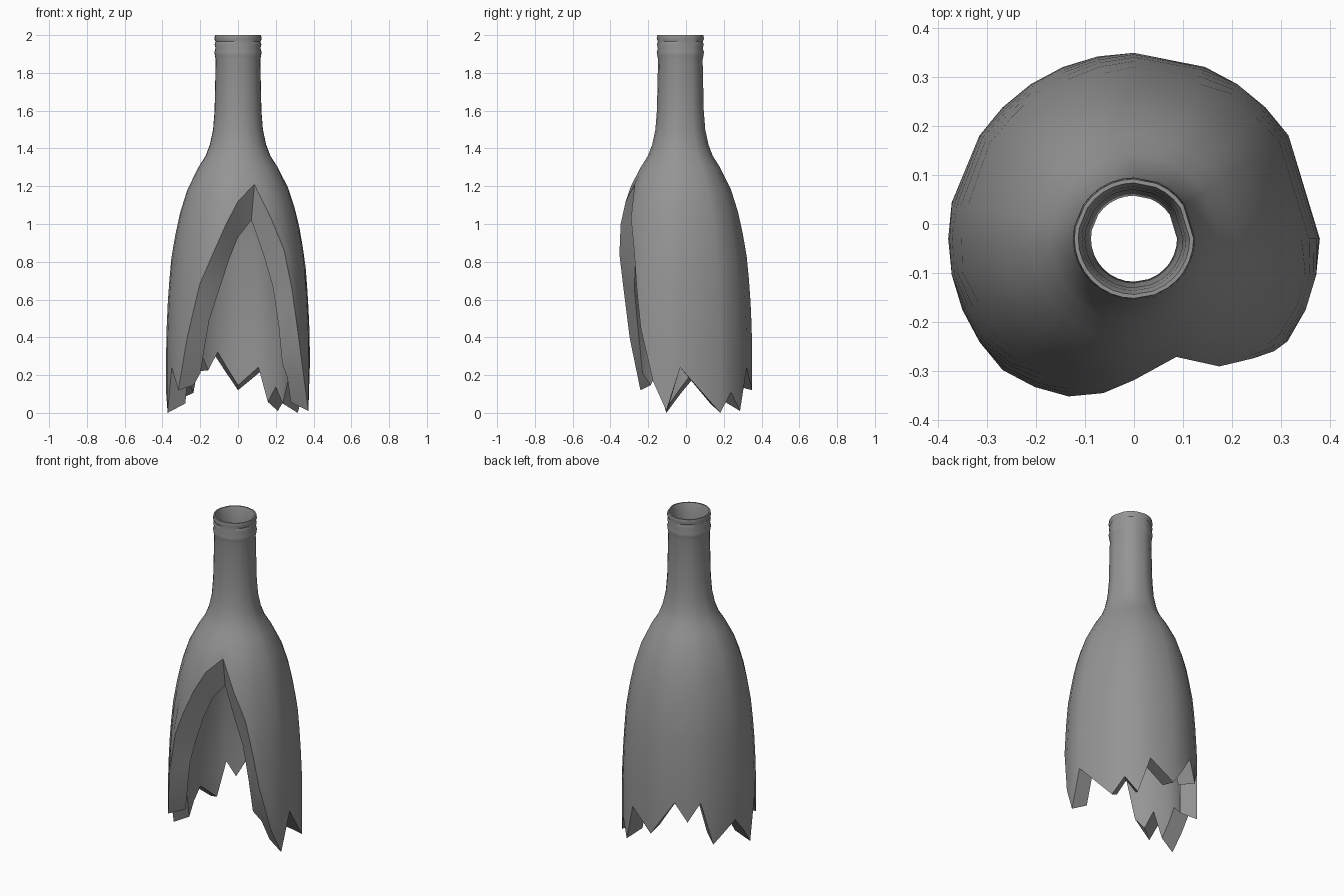
import bpy, bmesh, math

cube = bpy.data.objects.get("Cube")
if cube:
    bpy.data.objects.remove(cube, do_unlink=True)

COLUMNS = 32        # full turn, counted from the front towards +x
AXIS_Y = -0.03      # the bottle axis
SHOULDER = 1.3      # rows above this height are whole rings
ROWS = 10           # rows between the shoulder and the broken edge

# Wall profiles as (height, radius)
OUTER = [(0, .38), (.4, .38), (.6, .371), (.8, .356), (1, .322), (1.1, .296),
         (1.2, .262), (1.3, .21), (1.36, .172), (1.42, .149), (1.5, .132),
         (1.6, .124), (1.87, .118), (1.89, .122), (1.91, .125), (1.93, .119),
         (1.95, .124), (1.965, .119), (1.98, .125), (2, .122)]
INNER = [(0, .285), (.4, .28), (.6, .268), (.85, .24), (1.05, .205),
         (1.2, .16), (1.3, .12), (1.36, .1), (1.45, .088), (1.6, .094),
         (1.9, .1), (1.97, .106), (2, .114)]

# Broken edge as (column, height)
EDGE = [(0, 1.12), (1.75, 1.21), (3, 1.03), (4, .86), (4.55, .65), (5, .45),
        (6, .17), (7, .01), (8, .24), (11, 0), (12, .11), (13, .01),
        (14, .24), (16, .12), (17, .23), (18, .34), (19, .22), (20, .34),
        (21, .07), (23, .19), (24, .1), (25, 0), (26, .24), (27, .12),
        (28, .4), (29, .68), (30, .84), (31, 1)]


def radius(profile, z):
    for (z0, r0), (z1, r1) in zip(profile, profile[1:]):
        if z <= z1:
            return r0 + (r1 - r0) * (z - z0) / (z1 - z0)
    return profile[-1][1]


def inner_break(z):
    """Height of the break on the inside of the wall."""
    return z - .19 if z > .38 else .05 + .8 * z


def wall_column(bm, profile, column, bottom):
    """One upright line of vertices, from the broken edge to the lip."""
    heights = [bottom + (SHOULDER - bottom) * i / ROWS for i in range(ROWS)]
    heights += [z for z, r in profile if z >= SHOULDER]
    a = 2 * math.pi * column / COLUMNS
    line = []
    for z in heights:
        r = radius(profile, z)
        line.append(bm.verts.new((r * math.sin(a), AXIS_Y - r * math.cos(a), z)))
    return line


def join(bm, line_a, line_b, smooth=True):
    for i in range(len(line_a) - 1):
        f = bm.faces.new((line_a[i], line_b[i], line_b[i + 1], line_a[i + 1]))
        f.smooth = smooth


bm = bmesh.new()
outside = [wall_column(bm, OUTER, c, z) for c, z in EDGE]
inside = [wall_column(bm, INNER, c, inner_break(z)) for c, z in EDGE]

for k in range(len(EDGE)):
    n = (k + 1) % len(EDGE)
    # Outer and inner walls
    join(bm, outside[k], outside[n])
    join(bm, inside[k], inside[n])
    # Lip and broken face
    for end in (-1, 0):
        join(bm, [outside[k][end], inside[k][end]],
             [outside[n][end], inside[n][end]], smooth=False)

bmesh.ops.recalc_face_normals(bm, faces=bm.faces)
mesh = bpy.data.meshes.new("broken_bottle")
bm.to_mesh(mesh)
bm.free()

bottle = bpy.data.objects.new("broken_bottle", mesh)
bpy.context.collection.objects.link(bottle)

# Grey glass colour
grey = bpy.data.materials.new("grey_glass")
grey.use_nodes = True
color = (.3, .3, .3, 1)
grey.diffuse_color = color
grey.node_tree.nodes["Principled BSDF"].inputs["Base Color"].default_value = color
mesh.materials.append(grey)

# Smooth walls with crisp broken edges
bpy.ops.object.select_all(action='DESELECT')
bottle.select_set(True)
bpy.context.view_layer.objects.active = bottle
bpy.ops.object.shade_smooth_by_angle(angle=math.radians(40))
